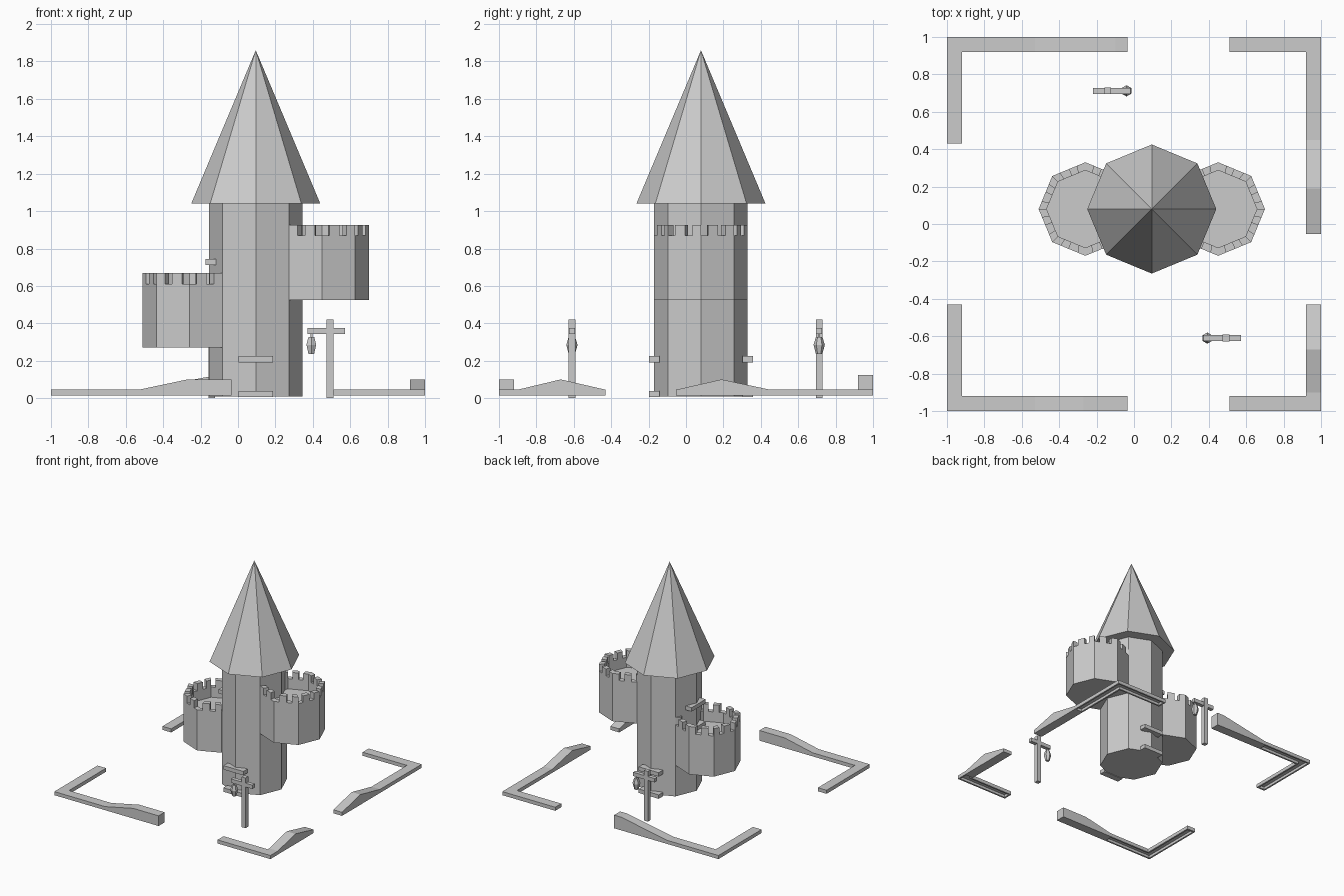
import bpy, bmesh
from math import cos, sin, pi
from mathutils import Vector

if "Cube" in bpy.data.objects:
    bpy.data.objects.remove(bpy.data.objects["Cube"], do_unlink=True)

TOWER = Vector((0.095, 0.08, 0))
RADIUS = 0.25
RIM = 0.207


def finish(name, bm):
    bmesh.ops.recalc_face_normals(bm, faces=bm.faces)
    mesh = bpy.data.meshes.new(name)
    bm.to_mesh(mesh)
    bm.free()
    obj = bpy.data.objects.new(name, mesh)
    bpy.context.collection.objects.link(obj)
    return obj


def loft(bm, rings):
    """Skin a list of closed loops and cap both ends."""
    loops = [[bm.verts.new(p) for p in ring] for ring in rings]
    n = len(loops[0])
    for a, b in zip(loops, loops[1:]):
        for i in range(n):
            j = (i + 1) % n
            bm.faces.new((a[i], a[j], b[j], b[i]))
    bm.faces.new(loops[0][::-1])
    bm.faces.new(loops[-1])


def corner(center, r, i, sides=8):
    a = -pi / 2 + 2 * pi * i / sides
    return center + Vector((r * cos(a), r * sin(a), 0))


def lathe(name, center, profile, sides=8):
    bm = bmesh.new()
    loft(bm, [[corner(center, r, i, sides) + Vector((0, 0, z)) for i in range(sides)]
              for r, z in profile])
    return finish(name, bm)


def box(name, center, size):
    bm = bmesh.new()
    bmesh.ops.create_cube(bm, size=1)
    bmesh.ops.scale(bm, vec=size, verts=bm.verts)
    bmesh.ops.translate(bm, vec=center, verts=bm.verts)
    return finish(name, bm)


def strip(name, path, half, bottom):
    """Mitred bar along (x, y, top) stations."""
    pts = [Vector(p[:2]) for p in path]
    dirs = [(b - a).normalized() for a, b in zip(pts, pts[1:])]
    rings = []
    for i, (x, y, top) in enumerate(path):
        d1, d2 = dirs[max(i - 1, 0)], dirs[min(i, len(dirs) - 1)]
        n1, n2 = Vector((-d1.y, d1.x)), Vector((-d2.y, d2.x))
        off = (n1 + n2) / (1 + n1.dot(n2)) * half
        rings.append([(x + s * off.x, y + s * off.y, z)
                      for s, z in ((1, bottom), (1, top), (-1, top), (-1, bottom))])
    bm = bmesh.new()
    loft(bm, rings)
    return finish(name, bm)


# Main tower and its pointed roof
lathe("main_tower", TOWER, [(RADIUS, 0.01), (RADIUS, 1.04)])
bm = bmesh.new()
bmesh.ops.create_cone(bm, cap_ends=True, segments=8, radius1=0.345, radius2=0, depth=0.82)
bmesh.ops.translate(bm, vec=TOWER + Vector((0, 0, 1.45)), verts=bm.verts)
finish("tower_roof", bm)


# Side turrets: hollow octagonal cups with battlements
def turret(name, x, base, rim, top):
    center = Vector((x, TOWER.y, 0))
    lathe(name, center, [(RADIUS, base), (RADIUS, rim), (RIM, rim), (RIM, rim - 0.085)])
    bm = bmesh.new()
    for way in (1, -1):
        for side in range(4):
            for t0, t1 in ((0.22, 0.52), (0.74, 1.0)):
                ring = []
                for r, t in ((RADIUS, t0), (RADIUS, t1), (RIM, t1), (RIM, t0)):
                    a = corner(center, r, way * side)
                    ring.append(a.lerp(corner(center, r, way * (side + 1)), t))
                loft(bm, [[p + Vector((0, 0, z)) for p in ring] for z in (rim, top)])
    finish(name + "_battlements", bm)


turret("left_turret", 0.45, 0.525, 0.87, 0.925)
turret("right_turret", -0.26, 0.27, 0.61, 0.67)

# Lintels and sills of the doorways
for label, offset, size, base in (
        ("front", (0, -RADIUS), (0.185, 0.055, 0.033), 0),
        ("back", (0, RADIUS), (0.185, 0.055, 0.033), 0),
        ("turret", (-0.24, 0), (0.055, 0.185, 0.033), 0.52)):
    for part, z in (("sill", 0.022), ("lintel", 0.208)):
        box(f"{label}_door_{part}", TOWER + Vector((*offset, base + z)), size)


# Lamp posts, with the lantern hanging from one arm
def lamp_post(label, x, y, side):
    box(label + "_post", (x, y, 0.21), (0.036, 0.036, 0.42))
    box(label + "_arm", (x - side * 0.02, y, 0.36), (0.2, 0.032, 0.032))
    hang = Vector((x - side * 0.1, y, 0))
    lathe(label + "_lantern", hang,
          [(0.017, 0.235), (0.03, 0.285), (0.018, 0.326)], 6)
    box(label + "_hook", hang + Vector((0, 0, 0.337)), (0.01, 0.01, 0.03))


lamp_post("front_lamp", 0.492, -0.61, 1)
lamp_post("back_lamp", -0.14, 0.712, -1)


# Ruined corner walls, grooved beneath their low stretches
def wall(name, path, low):
    obj = strip(name, path, 0.04, 0.015)
    groove = [(x, y, 0.037) for x, y, _ in low]
    cutter = strip(name + "_cutter", groove, 0.026, 0)
    cutter.hide_render = True
    mod = obj.modifiers.new("groove", "BOOLEAN")
    mod.operation = "DIFFERENCE"
    mod.solver = "EXACT"
    mod.object = cutter
    bpy.context.view_layer.objects.active = obj
    bpy.ops.object.modifier_apply(modifier=mod.name)
    bpy.data.objects.remove(cutter, do_unlink=True)


E, LOW = 0.96, 0.045
for name, s, x_top, top in (("front_right_wall", -1, -0.27, 0.1),
                            ("back_right_wall", 1, -0.1, 0.125)):
    path = [(-0.035, s * E, top), (x_top, s * E, top), (-0.53, s * E, LOW),
            (-E, s * E, LOW), (-E, s * 0.43, LOW)]
    wall(name, path, [(-0.54, s * E, LOW), path[3], (-E, s * 0.445, LOW)])

for name, s, start, peak, end in (("front_left_wall", -1, 0.9, 0.67, 0.43),
                                  ("back_left_wall", 1, 0.45, 0.19, -0.053)):
    path = [(0.51, s * E, LOW), (E, s * E, LOW), (E, s * start, LOW),
            (E, s * peak, 0.1), (E, s * end, LOW)]
    wall(name, path, [(0.525, s * E, LOW), path[1], (E, s * (start + 0.01), LOW)])
